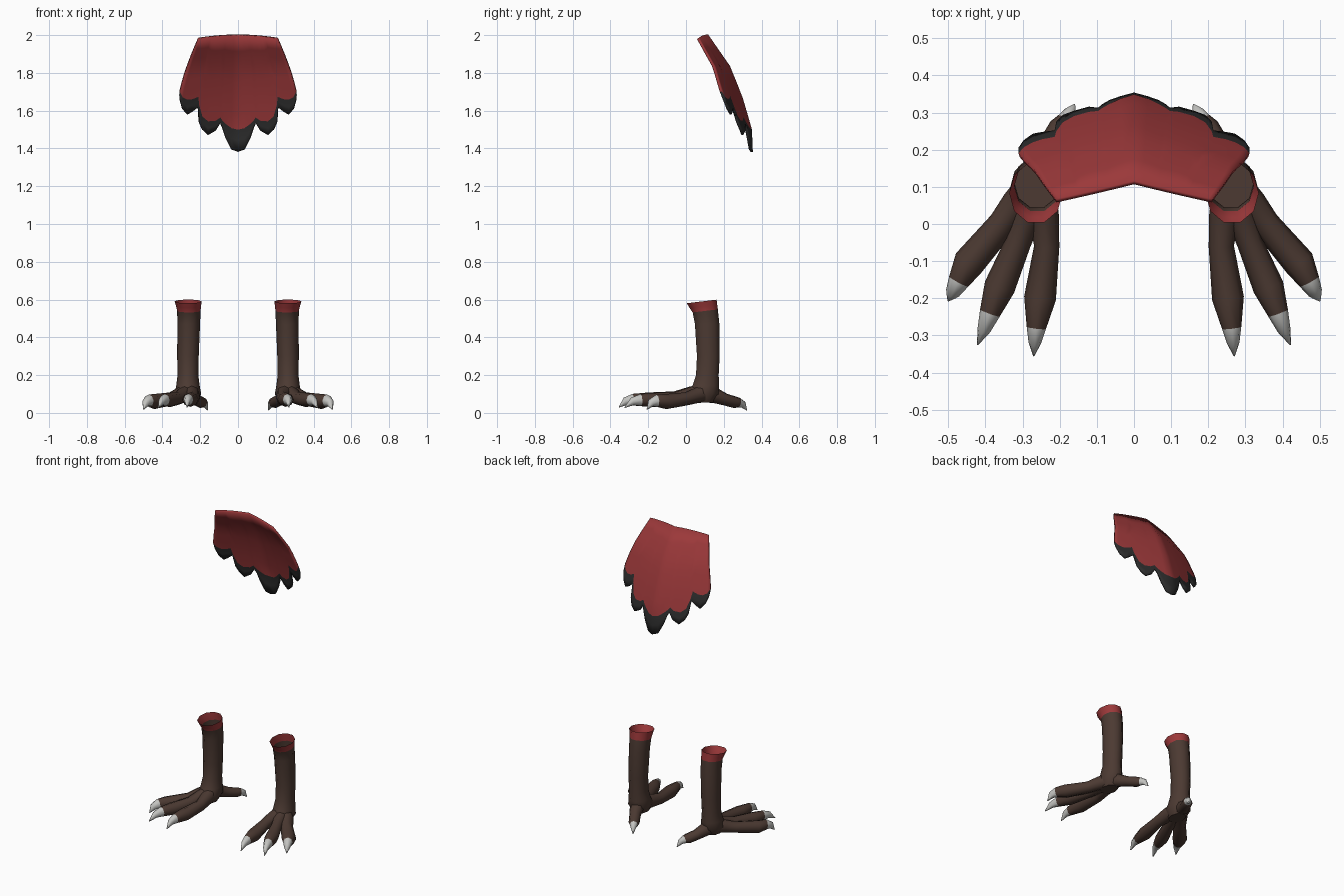
import bpy, bmesh, math
from mathutils import Vector


def material(name, rgb):
    m = bpy.data.materials.new(name)
    m.diffuse_color = (*rgb, 1)
    return m


RED = material("red", (0.33, 0.04, 0.042))
BLACK = material("charcoal", (0.026, 0.026, 0.026))
BROWN = material("brown", (0.072, 0.042, 0.032))
CLAW = material("claw_grey", (0.55, 0.55, 0.53))


def finish(name, bm, mats, angle=50):
    bmesh.ops.recalc_face_normals(bm, faces=bm.faces[:])
    me = bpy.data.meshes.new(name)
    bm.to_mesh(me)
    bm.free()
    for m in mats:
        me.materials.append(m)
    ob = bpy.data.objects.new(name, me)
    bpy.context.collection.objects.link(ob)
    bpy.context.view_layer.objects.active = ob
    ob.select_set(True)
    bpy.ops.object.shade_smooth_by_angle(angle=math.radians(angle))
    ob.select_set(False)
    return ob


def loft(name, rings, mats, mat_rule, cap_start=False, cap_end=True):
    """Skin a list of point rings; mat_rule(i) picks the material of band i."""
    bm = bmesh.new()
    vs = [[bm.verts.new(p) for p in r] for r in rings]
    n = len(vs[0])
    for i in range(len(vs) - 1):
        for j in range(n):
            k = (j + 1) % n
            f = bm.faces.new((vs[i][j], vs[i][k], vs[i + 1][k], vs[i + 1][j]))
            f.material_index = mat_rule(i)
    if cap_start:
        bm.faces.new(vs[0])
    if cap_end:
        bm.faces.new(vs[-1]).material_index = mat_rule(len(vs) - 2)
    return finish(name, bm, mats)


def circle(n):
    return [(math.cos(2 * math.pi * j / n), math.sin(2 * math.pi * j / n)) for j in range(n)]


# Leg rings: centre x, centre y, z, radius x, radius y
LEG = [(0.264, 0.083, 0.59, 0.072, 0.083), (0.262, 0.092, 0.565, 0.066, 0.077),
       (0.260, 0.102, 0.54, 0.062, 0.070), (0.261, 0.112, 0.47, 0.060, 0.068),
       (0.265, 0.118, 0.30, 0.057, 0.063), (0.265, 0.113, 0.20, 0.055, 0.063),
       (0.265, 0.105, 0.145, 0.062, 0.074), (0.265, 0.092, 0.10, 0.070, 0.085),
       (0.265, 0.085, 0.055, 0.045, 0.060)]

# Toe stations: x, y, z, half width, half height; the last three form the claw
TOES = {
    "inner_toe": [(0.255, 0.09, 0.105, 0.045, 0.050), (0.243, 0.02, 0.096, 0.041, 0.042),
                  (0.235, -0.06, 0.080, 0.034, 0.034), (0.253, -0.20, 0.070, 0.043, 0.038),
                  (0.263, -0.28, 0.070, 0.026, 0.031), (0.267, -0.32, 0.062, 0.017, 0.021),
                  (0.270, -0.355, 0.030, 0.002, 0.002)],
    "middle_toe": [(0.265, 0.09, 0.105, 0.045, 0.050), (0.288, 0.02, 0.094, 0.040, 0.041),
                   (0.312, -0.05, 0.078, 0.035, 0.034), (0.362, -0.17, 0.068, 0.042, 0.038),
                   (0.388, -0.24, 0.068, 0.028, 0.032), (0.404, -0.285, 0.060, 0.018, 0.021),
                   (0.421, -0.325, 0.028, 0.002, 0.002)],
    "outer_toe": [(0.275, 0.10, 0.105, 0.045, 0.050), (0.315, 0.055, 0.092, 0.042, 0.041),
                  (0.355, 0.0, 0.074, 0.038, 0.035), (0.445, -0.105, 0.060, 0.043, 0.040),
                  (0.472, -0.155, 0.064, 0.029, 0.033), (0.488, -0.185, 0.052, 0.020, 0.022),
                  (0.500, -0.207, 0.018, 0.002, 0.002)],
    "back_toe": [(0.265, 0.10, 0.105, 0.045, 0.050), (0.250, 0.16, 0.090, 0.041, 0.040),
                 (0.225, 0.21, 0.070, 0.034, 0.032), (0.196, 0.26, 0.056, 0.033, 0.031),
                 (0.184, 0.28, 0.054, 0.024, 0.026), (0.172, 0.302, 0.044, 0.016, 0.019),
                 (0.160, 0.322, 0.014, 0.002, 0.002)],
}


def toe_rings(stations, s):
    pts = [Vector((s * a[0], a[1], a[2])) for a in stations]
    rings = []
    for i, p in enumerate(pts):
        t = (pts[min(i + 1, len(pts) - 1)] - pts[max(i - 1, 0)]).normalized()
        side = t.cross(Vector((0, 0, 1))).normalized()
        up = side.cross(t)
        w, h = stations[i][3:]
        rings.append([p + side * c * w + up * d * h for c, d in circle(8)])
    return rings


for s, label in ((1, "right"), (-1, "left")):
    # Open-topped shank with a red upper band
    rings = [[(s * (cx + rx * c), cy + ry * d, z + (0.12 * ry * d if i < 3 else 0))
              for c, d in circle(10)] for i, (cx, cy, z, rx, ry) in enumerate(LEG)]
    loft(label + "_leg", rings, [BROWN, RED], lambda i: 1 if i < 2 else 0)
    # Floor inside the open top
    bm = bmesh.new()
    bm.faces.new([bm.verts.new((s * (0.261 + 0.061 * c), 0.108 + 0.067 * d, 0.505))
                  for c, d in circle(10)])
    finish(label + "_leg_floor", bm, [BROWN])
    # Toes ending in claws
    for name, st in TOES.items():
        loft(label + "_" + name, toe_rings(st, s), [BROWN, CLAW],
             lambda i: 1 if i >= 4 else 0, cap_start=True)


# Tail fan columns: lower x, end of the red, end of the dark tip
HALF = [(0.0, 1.50, 1.382), (0.035, 1.508, 1.395), (0.065, 1.53, 1.455), (0.085, 1.55, 1.515),
        (0.095, 1.565, 1.535), (0.12, 1.548, 1.495), (0.16, 1.545, 1.472), (0.19, 1.57, 1.50),
        (0.207, 1.63, 1.54), (0.212, 1.675, 1.62), (0.245, 1.662, 1.595), (0.27, 1.66, 1.58),
        (0.295, 1.672, 1.61), (0.309, 1.70, 1.66)]
COLS = [(-x, a, b) for x, a, b in HALF[:0:-1]] + HALF
SPINE = [(2.0, 0.112), (1.83, 0.230), (1.66, 0.297), (1.5, 0.343), (1.38, 0.348)]


def depth(x, z):
    """Depth of the fan: curved spine swept back to the sides."""
    y = SPINE[0][1]
    for (z0, y0), (z1, y1) in zip(SPINE, SPINE[1:]):
        if z <= z0:
            y = y0 + (y1 - y0) * min(1, (z0 - z) / (z0 - z1))
    return y - 0.25 * abs(x) - 0.2 * x * x


bm = bmesh.new()
grid = []
for x, zr, zb in COLS:
    xt = 0.21 * x / 0.309
    zt = 2.0 - 0.4 * xt * xt
    col = []
    for k in range(9):
        if k <= 6:
            f = k / 6
            px, pz = xt + (x - xt) * f, zt + (zr - zt) * f
            px *= 1 + 0.12 * f * (1 - f)
        else:
            px, pz = x, zr + (zb - zr) * (k - 6) / 2
        col.append(bm.verts.new((px, depth(px, pz), pz)))
    grid.append(col)
for a, b in zip(grid, grid[1:]):
    for k in range(8):
        f = bm.faces.new((a[k], a[k + 1], b[k + 1], b[k]))
        f.material_index = 1 if k >= 6 else 0
fan = finish("tail_fan", bm, [RED, BLACK], 40)
thick = fan.modifiers.new("thickness", "SOLIDIFY")
thick.thickness = 0.012
thick.offset = 0
